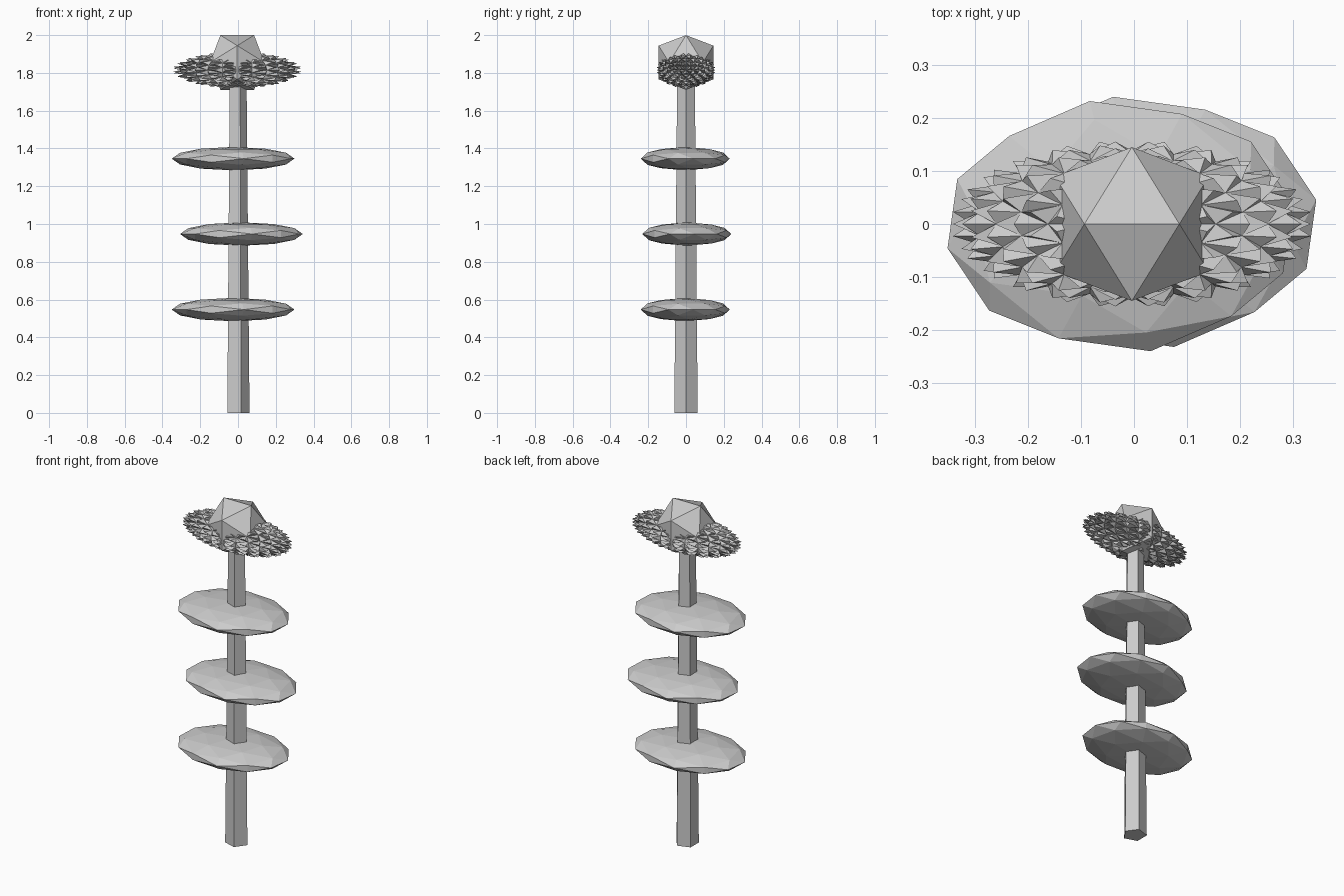
import bpy, bmesh, math
from mathutils import Vector, Matrix

if "Cube" in bpy.data.objects:
    bpy.data.objects.remove(bpy.data.objects["Cube"])

PHI = (1 + 5 ** 0.5) / 2
CX = -0.004


def ico(name, radii, loc, detail=0, turn=0, spike=0):
    """Icosahedron with an edge on top, refined, optionally spiked, then squashed."""
    bm = bmesh.new()
    for a in (-1, 1):
        for b in (-PHI, PHI):
            for p in ((a, 0, b), (0, b, a), (b, a, 0)):
                bm.verts.new(Vector(p).normalized())
    bmesh.ops.convex_hull(bm, input=bm.verts[:])
    for _ in range(detail):
        bmesh.ops.subdivide_edges(bm, edges=bm.edges[:], cuts=1, use_grid_fill=True)
        for v in bm.verts:
            v.co.normalize()
    if spike:
        res = bmesh.ops.poke(bm, faces=bm.faces[:])
        for v in res["verts"]:
            v.co = v.co.normalized() * spike
    bmesh.ops.rotate(bm, verts=bm.verts[:], matrix=Matrix.Rotation(math.radians(turn), 3, 'Z'))
    bmesh.ops.scale(bm, verts=bm.verts[:], vec=radii)
    bmesh.ops.recalc_face_normals(bm, faces=bm.faces[:])
    me = bpy.data.meshes.new(name)
    bm.to_mesh(me)
    bm.free()
    ob = bpy.data.objects.new(name, me)
    ob.location = loc
    bpy.context.collection.objects.link(ob)
    return ob


# five-sided tapering trunk
bpy.ops.mesh.primitive_cone_add(vertices=5, radius1=0.065, radius2=0.049, depth=1.8,
                                location=(CX, 0, 0.9), rotation=(0, 0, -math.pi / 2 + math.radians(0)))
bpy.context.object.name = "trunk"

# flat foliage discs, alternating side to side
for i, z in enumerate((0.547, 0.947, 1.346)):
    s = 1 if i % 2 else -1
    ico(f"foliage_disc_{i + 1}", (0.33, 0.239, 0.062), (CX + 0.022 * s, 0.004 * s, z), 1, 10)

# spiky crown and the faceted bud on top of it
ico("spiky_crown", (0.30, 0.138, 0.085), (CX, 0, 1.815), 2, 0, 1.14)
ico("top_bud", (0.17, 0.17, 0.17), (CX, 0, 1.855))
